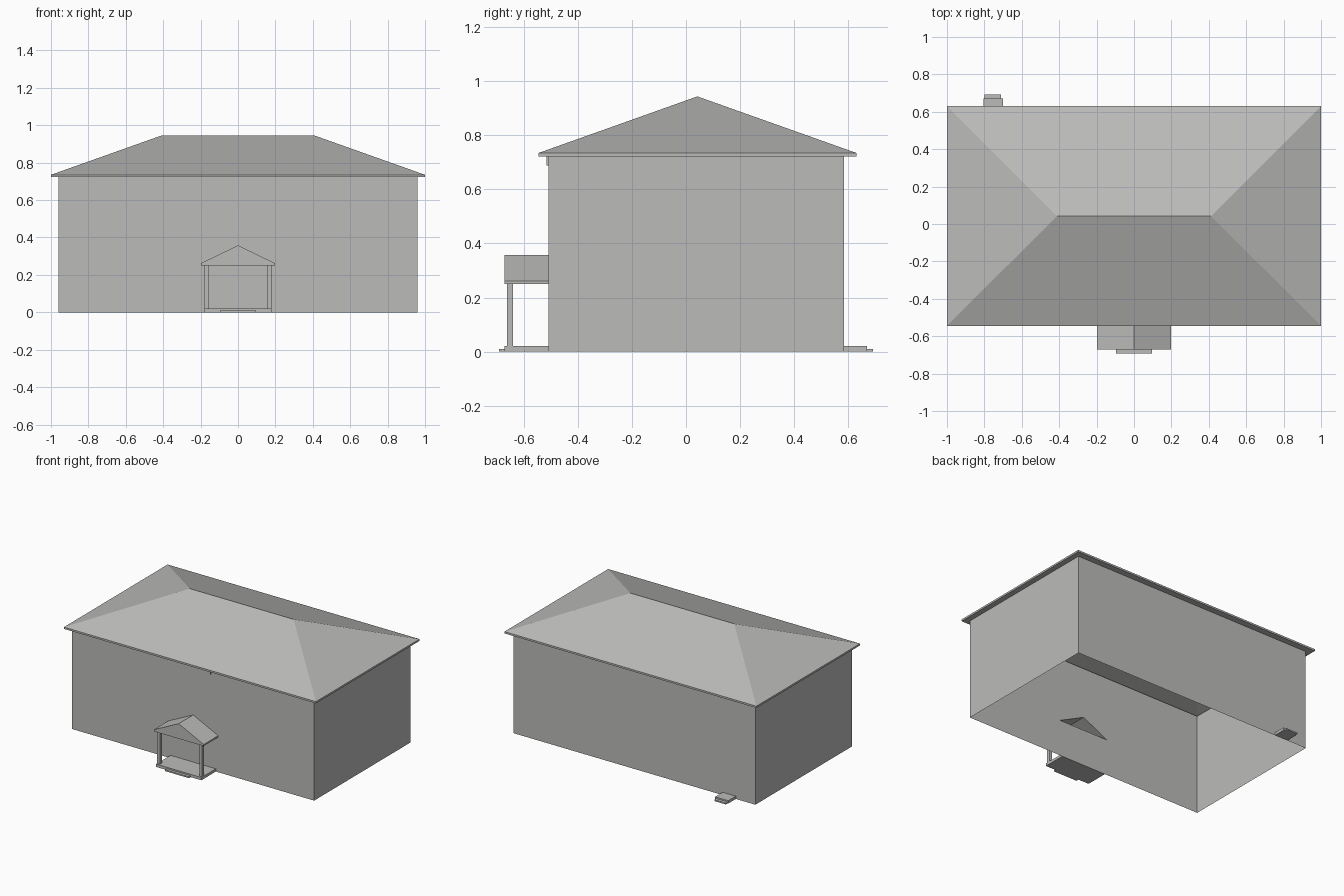
import bpy

cube = bpy.data.objects.get("Cube")
if cube:
    bpy.data.objects.remove(cube)

grey = bpy.data.materials.new("plain grey")
grey.use_nodes = True
COLOUR = (0.5, 0.5, 0.49, 1)
grey.diffuse_color = COLOUR
grey.node_tree.nodes["Principled BSDF"].inputs["Base Color"].default_value = COLOUR


def add_mesh(name, verts, faces):
    mesh = bpy.data.meshes.new(name)
    mesh.from_pydata(verts, [], faces)
    mesh.materials.append(grey)
    obj = bpy.data.objects.new(name, mesh)
    bpy.context.collection.objects.link(obj)
    return obj


def box(name, x0, x1, y0, y1, z0, z1):
    verts = [(x, y, z) for z in (z0, z1) for x, y in ((x0, y0), (x1, y0), (x1, y1), (x0, y1))]
    sides = [(i, (i + 1) % 4, (i + 1) % 4 + 4, i + 4) for i in range(4)]
    return add_mesh(name, verts, [(3, 2, 1, 0), (4, 5, 6, 7)] + sides)


def ring(x, y0, y1, z):
    return [(-x, y0, z), (x, y0, z), (x, y1, z), (-x, y1, z)]


def band(a, b):
    return [(a + i, a + (i + 1) % 4, b + (i + 1) % 4, b + i) for i in range(4)]


WALL_X, FRONT, BACK, EAVE = 0.96, -0.508, 0.585, 0.722
PORCH_X, PORCH_Y = 0.198, -0.672
PORCH_EAVE, PORCH_RIDGE = 0.262, 0.358

# Side and back walls, open above and below
wall_verts = ring(WALL_X, FRONT, BACK, 0) + ring(WALL_X, FRONT, BACK, EAVE)
add_mesh("side_and_back_walls", wall_verts, band(0, 4)[1:])

# Front wall halves, leaving the porch gable open to the inside
for side, label in ((1, "left"), (-1, "right")):
    outline = [(0, 0), (WALL_X, 0), (WALL_X, EAVE), (0, EAVE),
               (0, PORCH_RIDGE), (PORCH_X, PORCH_EAVE), (0, PORCH_EAVE)]
    verts = [(side * x, FRONT, z) for x, z in outline]
    order = range(len(verts))
    add_mesh("front_wall_" + label, verts, [tuple(order)[::side]])

# Hipped roof with fascia and soffit
roof_verts = (ring(WALL_X, FRONT, BACK, EAVE) + ring(1, -0.545, 0.63, EAVE)
              + ring(1, -0.545, 0.63, 0.735)
              + [(-0.412, 0.042, 0.944), (0.412, 0.042, 0.944)])
slopes = [(8, 9, 13, 12), (9, 10, 13), (10, 11, 12, 13), (11, 8, 12)]
add_mesh("hipped_roof", roof_verts, band(0, 4) + band(4, 8) + slopes)

# Porch roof, open at the back
profile = [(-PORCH_X, 0.25), (PORCH_X, 0.25), (PORCH_X, PORCH_EAVE),
           (0, PORCH_RIDGE), (-PORCH_X, PORCH_EAVE)]
verts = [(x, y, z) for y in (PORCH_Y, FRONT) for x, z in profile]
faces = [(i, i + 5, (i + 1) % 5 + 5, (i + 1) % 5) for i in range(5)]
add_mesh("porch_roof", verts, faces + [(0, 1, 2, 3, 4)])

# Porch posts, floor and step
for x, label in ((0.168, "left"), (-0.168, "right")):
    box("porch_post_" + label, x - 0.011, x + 0.011, -0.662, -0.64, 0.02, 0.25)
box("porch_floor", -0.18, 0.18, PORCH_Y, FRONT, 0, 0.02)
box("porch_step", -0.095, 0.095, -0.692, PORCH_Y, 0, 0.01)

# Back door landing and step
box("back_landing", -0.805, -0.7, BACK, 0.67, 0, 0.02)
box("back_step", -0.8, -0.71, 0.67, 0.692, 0, 0.01)

# Small bracket under the front eave
box("eave_bracket", 0.138, 0.142, -0.516, FRONT, 0.688, EAVE)
